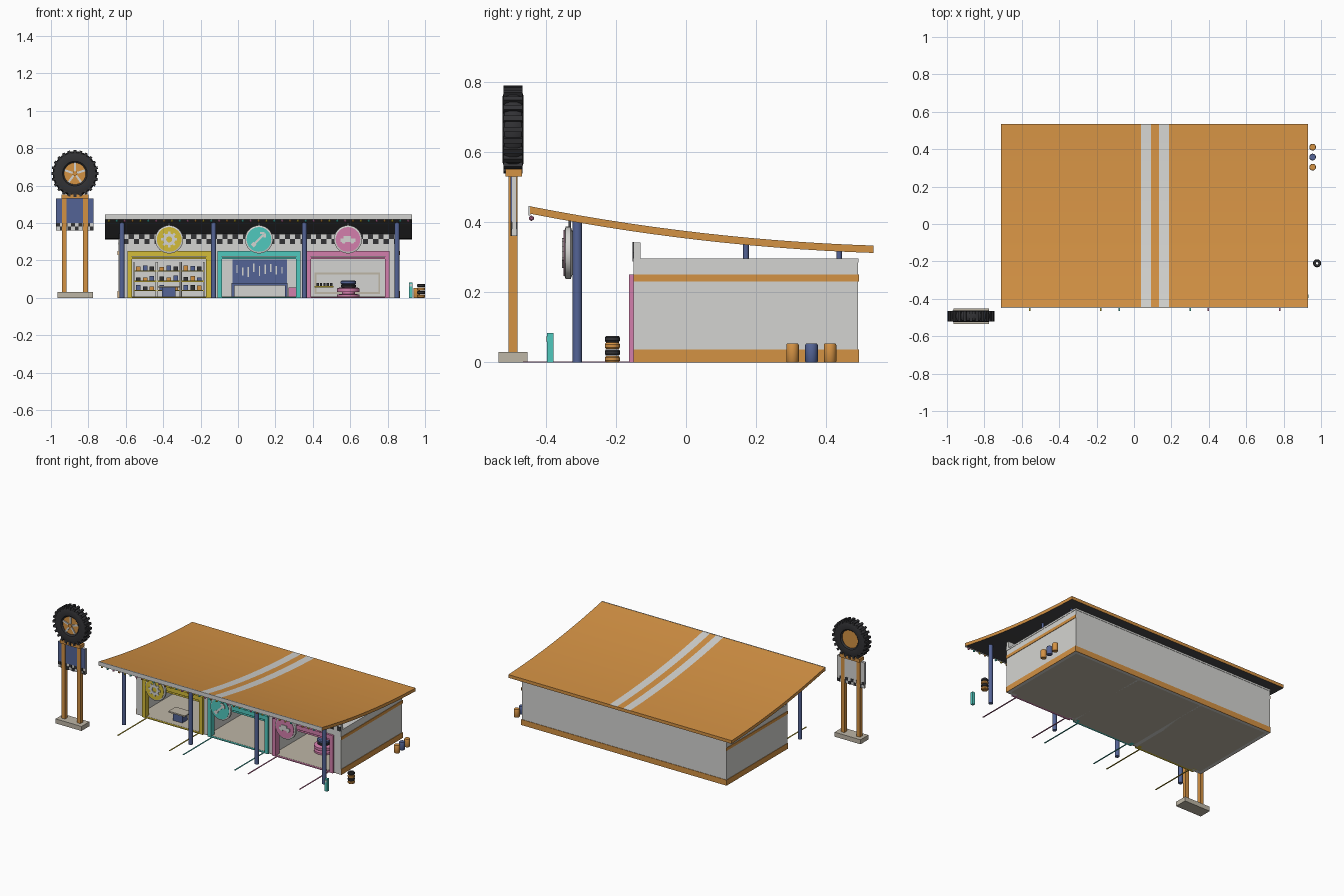
import bpy, bmesh, math, random
from math import sin, cos, pi
from mathutils import Matrix, Vector

random.seed(4)
if "Cube" in bpy.data.objects:
    bpy.data.objects.remove(bpy.data.objects["Cube"])


def material(name, r, g, b):
    lin = [((c / 255 + 0.055) / 1.055) ** 2.4 for c in (r, g, b)] + [1]
    m = bpy.data.materials.new(name)
    m.use_nodes = True
    m.diffuse_color = lin
    m.node_tree.nodes["Principled BSDF"].inputs["Base Color"].default_value = lin
    return m


ORANGE = material("orange", 212, 146, 68)
LIGHT = material("light grey", 212, 212, 209)
DARK = material("dark grey", 74, 74, 76)
BLACK = material("rubber black", 50, 50, 53)
BLUE = material("slate blue", 84, 100, 150)
YELLOW = material("yellow", 212, 188, 56)
TEAL = material("teal", 80, 200, 190)
PINK = material("pink", 212, 126, 172)
BEIGE = material("concrete beige", 190, 182, 166)
rounded = []


def finish(name, bm, *mats, smooth=False):
    bmesh.ops.recalc_face_normals(bm, faces=bm.faces)
    me = bpy.data.meshes.new(name)
    bm.to_mesh(me)
    bm.free()
    for m in mats:
        me.materials.append(m)
    ob = bpy.data.objects.new(name, me)
    bpy.context.collection.objects.link(ob)
    if smooth:
        rounded.append(ob)
    return ob


def boxes(name, mat, *extents):
    """Boxes given as x0, x1, y0, y1, z0, z1."""
    bm = bmesh.new()
    for x0, x1, y0, y1, z0, z1 in extents:
        mid = Matrix.Translation(((x0 + x1) / 2, (y0 + y1) / 2, (z0 + z1) / 2))
        bmesh.ops.create_cube(bm, size=1, matrix=mid @ Matrix.Diagonal((x1 - x0, y1 - y0, z1 - z0, 1)))
    return finish(name, bm, mat)


def plates(name, mat, y0, y1, items):
    """Upright plates given as centre x, centre z, width, height, turn."""
    bm = bmesh.new()
    for x, z, w, h, turn in items:
        m = Matrix.Translation((x, (y0 + y1) / 2, z)) @ Matrix.Rotation(turn, 4, 'Y')
        bmesh.ops.create_cube(bm, size=1, matrix=m @ Matrix.Diagonal((w, y1 - y0, h, 1)))
    return finish(name, bm, mat)


def lathe(name, mat, at, profile, axis='Z', sides=24, closed=False):
    """Turns (radius, height) points about an axis through a point."""
    bm = bmesh.new()
    rings = []
    for r, h in profile:
        ring = []
        for i in range(sides):
            a = 2 * pi * i / sides
            p = (r * cos(a), r * sin(a), h) if axis == 'Z' else (r * cos(a), h, r * sin(a))
            ring.append(bm.verts.new(Vector(p) + Vector(at)))
        rings.append(ring)
    pairs = list(zip(rings, rings[1:] + rings[:1])) if closed else list(zip(rings, rings[1:]))
    for a, b in pairs:
        for i in range(sides):
            j = (i + 1) % sides
            bm.faces.new((a[i], a[j], b[j], b[i]))
    if not closed:
        bm.faces.new(rings[0])
        bm.faces.new(rings[-1])
    return finish(name, bm, mat, smooth=True)


def rod(name, mat, at, r, h, axis='Z', sides=24):
    return lathe(name, mat, at, [(r, 0), (r, h)], axis, sides)


def checks(x0, x1, z0, z1, cols, rows):
    w, h = (x1 - x0) / cols, (z1 - z0) / rows
    return [(x0 + w * (i + .5), z0 + h * (j + .5), w, h, 0)
            for i in range(cols) for j in range(rows) if (i + j) % 2]


# Curved roof with two racing stripes
def roof_top(y):
    t = (y + .445) / .98
    return .445 - .112 * t - .08 * t * (1 - t)


LEFT, RIGHT = -.64, .862
THICK = .021
cuts = [-.71, .037, .09, .134, .187, .93]
ys = [-.445 + .98 * i / 14 for i in range(15)]
bm = bmesh.new()
grid = [[bm.verts.new((x, y, roof_top(y))) for y in ys] for x in cuts]
for a, b in zip(grid, grid[1:]):
    for j in range(14):
        bm.faces.new((a[j], b[j], b[j + 1], a[j + 1]))
under = bmesh.ops.extrude_face_region(bm, geom=bm.faces[:])["geom"]
bmesh.ops.translate(bm, vec=(0, 0, -THICK), verts=[v for v in under if isinstance(v, bmesh.types.BMVert)])
bmesh.ops.recalc_face_normals(bm, faces=bm.faces)
for f in bm.faces:
    x = f.calc_center_median().x
    if f.normal.z < -.5:
        f.material_index = 2
    elif f.normal.z > .5 and (.037 < x < .09 or .134 < x < .187):
        f.material_index = 1
finish("roof", bm, ORANGE, LIGHT, DARK, smooth=True)
boxes("roof_fascia", LIGHT, (-.71, .93, -.449, -.444, .419, .446))

# String of bulbs under the roof edge
for k, (label, mat) in enumerate((("yellow", YELLOW), ("teal", TEAL), ("pink", PINK), ("orange", ORANGE))):
    bm = bmesh.new()
    for i in range(k, 39, 4):
        bmesh.ops.create_icosphere(bm, subdivisions=1, radius=.008,
                                   matrix=Matrix.Translation((-.69 + i * .0421, -.441, .411)))
    finish(label + "_bulbs", bm, mat)

# Columns and the short posts holding the roof
for x in (-.62, -.13, .355, .85):
    rod("roof_column", BLUE, (x, -.31, 0), .0135, .402, sides=16)
    for y in (.171, .437):
        rod("roof_post", BLUE, (x, y, .29), .008, roof_top(y) - THICK - .288, sides=12)

# Garage shell
boxes("shell_walls", LIGHT,
      (LEFT, LEFT + .02, -.15, .49, 0, .285), (RIGHT - .02, RIGHT, -.15, .49, 0, .285),
      (LEFT, RIGHT, .47, .49, 0, .285), (-.14, -.115, -.13, .47, 0, .285), (.34, .365, -.13, .47, 0, .285))
boxes("flat_ceiling", LIGHT, (LEFT - .002, RIGHT + .002, -.15, .492, .284, .296))
boxes("front_wall", LIGHT, (LEFT, RIGHT, -.15, -.13, .225, .342),
      (LEFT, -.57, -.15, -.13, 0, .23), (-.165, -.09, -.15, -.13, 0, .23),
      (.315, .385, -.15, -.13, 0, .23), (.79, RIGHT, -.15, -.13, 0, .23))
boxes("garage_floor", BEIGE, (LEFT + .02, RIGHT - .02, -.15, .47, 0, .006))
plates("parapet_checks", BLACK, -.153, -.149, checks(LEFT, RIGHT, .287, .343, 54, 2))
for x0, x1 in ((LEFT - .003, LEFT), (RIGHT, RIGHT + .003)):
    boxes("side_bands", ORANGE, (x0, x1, -.15, .493, 0, .037), (x0, x1, -.15, .493, .23, .25))
boxes("back_band", ORANGE, (LEFT, RIGHT, .49, .493, 0, .037))


# Bay door frames, ground lines and round signs
def bay(label, x, mat):
    frame = []
    for s in (-1, 1):
        frame.append((x + s * .21 - .0125, x + s * .21 + .0125, -.163, -.125, 0, .25))
        frame.append((x + s * .19 - .004, x + s * .19 + .004, -.465, -.15, 0, .003))
    frame.append((x - .2225, x + .2225, -.163, -.125, .222, .25))
    frame.append((x - .2, x + .2, -.155, -.13, .207, .217))
    frame.append((x - .21, x + .21, -.163, -.148, 0, .005))
    boxes(label + "_bay_frame", mat, *frame)
    at = (x, -.335, .312)
    lathe(label + "_sign_rim", LIGHT, at, [(.06, .012), (.075, .006), (.075, -.008), (.067, -.011)], 'Y', 32)
    rod(label + "_sign_face", mat, (x, -.349, .312), .066, .005, 'Y', 32)
    boxes(label + "_sign_hanger", DARK, (x - .005, x + .005, -.335, -.328, .37, .405))


for label, x, mat in (("yellow", -.368, YELLOW), ("teal", .112, TEAL), ("pink", .588, PINK)):
    bay(label, x, mat)

# Sign pictures: gear, spanner, car
Y0, Y1, Z = -.353, -.349, .312
lathe("gear_ring", LIGHT, (-.368, 0, Z), [(.016, Y0), (.032, Y0), (.032, Y1), (.016, Y1)], 'Y', 24, True)
plates("gear_teeth", LIGHT, Y0, Y1, [(-.368 + .035 * sin(a), Z + .035 * cos(a), .013, .016, a)
                                     for a in (k * pi / 4 for k in range(8))])
plates("spanner", LIGHT, Y0, Y1, [(.112, Z, .012, .07, pi / 4), (.143, Z + .022, .012, .022, 0),
                                  (.13, Z + .035, .024, .012, 0), (.084, Z - .028, .022, .022, pi / 4)])
plates("car_picture", LIGHT, Y0, Y1, [(.588, Z - .004, .078, .018, 0), (.584, Z + .011, .042, .016, 0)])
for s in (-1, 1):
    rod("car_picture_wheel", LIGHT, (.588 + s * .023, Y0, Z - .014), .009, .004, 'Y', 16)

# Yellow bay: shop shelves with stock, and a counter
for x in (-.497, -.37, -.243):
    boxes("shop_shelf", YELLOW, *[(x - .06, x + .06, .41, .468, z, z + .007) for z in (.035, .085, .14)])
    boxes("shop_shelf_ends", LIGHT, *[(x + s * .06 - .003, x + s * .06 + .003, .41, .468, 0, .19) for s in (-1, 1)])
    for k, mat in enumerate((BLACK, ORANGE, BLUE)):
        stock = []
        for z in (.042, .092, .147):
            c = x - .037 + .037 * ((k + int(z * 100)) % 3)
            stock.append((c - .012, c + .012, .42, .45, z, z + random.uniform(.016, .028)))
        boxes("shop_stock", mat, *stock)
boxes("shop_counter", BLUE, (-.405, -.335, -.105, -.05, .006, .055))
boxes("shop_counter_top", BEIGE, (-.43, -.31, -.115, -.04, .055, .064))

# Teal bay: workbench, tool board and cabinet
boxes("tool_board", BLUE, (-.03, .262, .462, .47, .075, .205))
plates("hanging_tools", LIGHT, .456, .462, [(-.005 + i * .03, .15 + random.uniform(-.015, .015), .007,
                                             random.uniform(.03, .055), 0) for i in range(9)])
boxes("workbench", BLUE, (-.035, .265, .39, .47, .066, .078), (-.035, -.02, .39, .47, 0, .066),
      (.25, .265, .39, .47, 0, .066))
boxes("tool_cabinet", PINK, (.27, .315, .36, .43, .006, .056))

# Pink bay: back panel, bench and round lift with tyres
boxes("back_panel", BEIGE, (.41, .76, .464, .47, .02, .135))
boxes("back_panel_inset", LIGHT, (.42, .75, .46, .464, .03, .125))
boxes("parts_shelf", BLACK, *[(.42 + i * .018, .432 + i * .018, .43, .46, .062, .08) for i in range(5)])
boxes("parts_shelf_board", YELLOW, (.41, .51, .42, .46, .055, .062))
lathe("lift_platform", PINK, (.59, .06, .006), [(.06, 0), (.06, .012), (.035, .014), (.035, .024),
                                                (.06, .026), (.06, .044), (.05, .048)])
TYRE = [(.3, 0), (.85, 0), (1, .25), (1, .75), (.85, 1), (.3, 1)]


def tyre(mat, x, y, z, r, h):
    lathe("stacked_tyre", mat, (x, y, z), [(a * r, b * h) for a, b in TYRE], closed=True)


tyre(BLACK, .59, .06, .054, .04, .017)
tyre(BLUE, .59, .06, .071, .042, .021)

# Yard items: barrels, tyre stack, air pump
for y, mat in ((.304, ORANGE), (.358, BLUE), (.411, ORANGE)):
    lathe("barrel", mat, (.955, y, 0), [(.016, 0), (.018, .003), (.018, .049), (.016, .053)])
for i in range(4):
    tyre(BLACK if i % 2 else ORANGE, .979, -.21, i * .019, .0215, .018)
boxes("air_pump", TEAL, (.914, .932, -.396, -.378, 0, .083))
boxes("air_pump_dial", LIGHT, (.917, .929, -.399, -.396, .06, .074))

# Roadside tower with board and giant tyre
TX, TY, TZ = -.872, -.493, .664
boxes("tower_base", BEIGE, (-.965, -.775, -.535, -.452, 0, .03))
boxes("tower_posts", ORANGE, *[(x - .0125, x + .0125, -.506, -.48, .03, .545) for x in (TX - .057, TX + .057)])
boxes("tower_cap", ORANGE, (-.945, -.798, -.515, -.468, .53, .552))
boxes("tower_board", LIGHT, (-.972, -.772, -.497, -.483, .36, .53))
boxes("tower_board_front", BLUE, (-.972, -.772, -.501, -.497, .40, .53))
plates("tower_checks", BLACK, -.501, -.481, checks(-.972, -.772, .36, .40, 10, 2))
lathe("giant_tyre", BLACK, (TX, TY, TZ), [(.058, -.018), (.066, -.026), (.095, -.03), (.112, -.024), (.119, -.01),
      (.119, .01), (.112, .024), (.095, .03), (.066, .026), (.058, .018)], 'Y', 40, True)
plates("giant_tyre_treads", BLACK, TY - .027, TY + .027,
       [(TX + .115 * sin(a), TZ + .115 * cos(a), .015, .022, a) for a in (k * pi / 12 for k in range(24))])
rod("wheel_disc", ORANGE, (TX, TY - .016, TZ), .062, .032, 'Y', 32)
plates("wheel_spokes", LIGHT, TY - .022, TY - .015,
       [(TX + .03 * sin(a), TZ + .03 * cos(a), .011, .056, a) for a in (k * 2 * pi / 5 for k in range(5))])
rod("wheel_hub", ORANGE, (TX, TY - .026, TZ), .013, .012, 'Y', 16)

# Smooth the turned parts, keeping their edges sharp
bpy.ops.object.select_all(action='DESELECT')
for ob in rounded:
    ob.select_set(True)
bpy.context.view_layer.objects.active = rounded[0]
bpy.ops.object.shade_smooth_by_angle(angle=math.radians(35))
